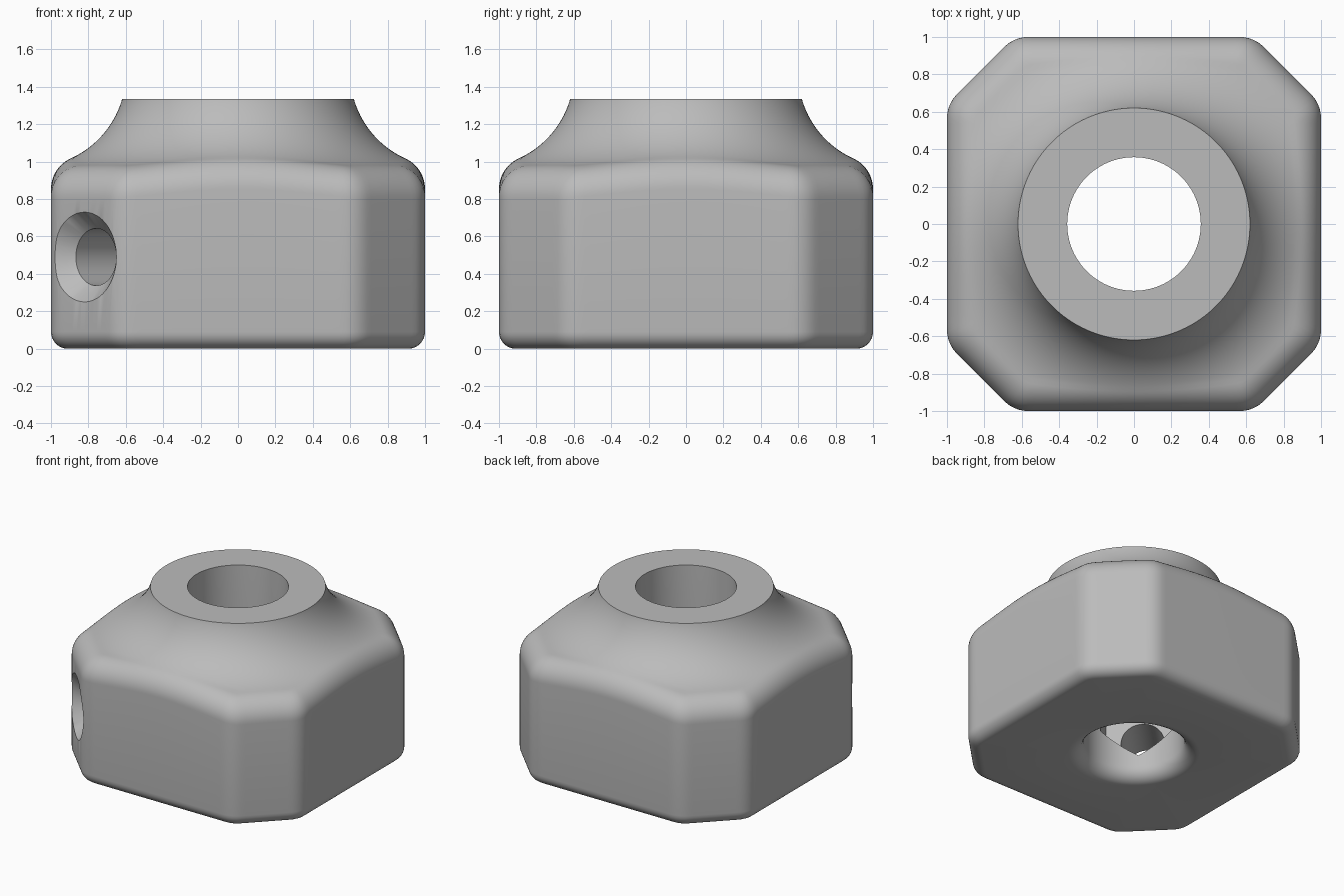
import bpy, bmesh
from math import sin, cos, sqrt, pi, radians
from mathutils import Vector

cube = bpy.data.objects.get("Cube")
if cube:
    bpy.data.objects.remove(cube, do_unlink=True)

grey = bpy.data.materials.new("plain_grey")
grey.use_nodes = True
grey.diffuse_color = (0.5, 0.5, 0.5, 1)
grey.node_tree.nodes["Principled BSDF"].inputs["Base Color"].default_value = grey.diffuse_color

# Main dimensions
SEGMENTS = 240
DIAG = 1.16            # axis to corner flat
ROUND = 0.18           # top and vertical edge radius
BASE_ROUND = 0.09
BORE, BORE_ROUND = 0.357, 0.107
NECK, TOP = 0.62, 1.335
FLARE, FLARE_R, FLARE_Z = 0.5, 1.1, 1.473   # concave arc radius and centre
SCREW_Z = 0.49


def outline(theta, inset):
    """Distance from the axis to the rounded octagon, moved inwards."""
    phi = theta % (pi / 2)
    phi = min(phi, pi / 2 - phi)
    c, s = cos(phi), sin(phi)
    cx = 1 - ROUND
    cy = (DIAG - ROUND) * sqrt(2) - cx
    t = (1 - inset) / c
    if t * s <= cy:
        return t
    t = (DIAG - inset) / cos(pi / 4 - phi)
    if t * sin(pi / 4 - phi) <= (cx - cy) / sqrt(2):
        return t
    along = cx * c + cy * s
    off = cx * s - cy * c
    return along + sqrt(max((ROUND - inset) ** 2 - off ** 2, 0))


def flare(r):
    """Height of the concave shoulder at radius r."""
    dx = min(r - FLARE_R, 0)
    return FLARE_Z - sqrt(FLARE ** 2 - dx ** 2)


def section(theta):
    """Closed radius/height section at one angle."""
    pts = []
    # Rounded mouth of the bore
    for i in range(9):
        a = pi / 2 * i / 8
        pts.append((BORE + BORE_ROUND * (1 - cos(a)), BORE_ROUND * (1 - sin(a))))
    # Rounded base edge
    for i in range(9):
        a = pi / 2 * i / 8
        pts.append((outline(theta, BASE_ROUND * (1 - sin(a))), BASE_ROUND * (1 - cos(a))))
    # Top edge: a ball touching both the wall and the shoulder
    core = outline(theta, ROUND)
    z, lean = min((flare(core + ROUND * sin(p)) - ROUND * cos(p), p)
                  for p in [radians(k / 4) for k in range(200)])
    for i in range(13):
        a = (pi / 2 - lean) * i / 12
        pts.append((outline(theta, ROUND * (1 - cos(a))), z + ROUND * sin(a)))
    # Shoulder up to the neck
    start = pts[-1][0]
    for i in range(1, 21):
        f = 1 - (1 - i / 20) ** 1.5
        r = start + (NECK - start) * f
        pts.append((r, TOP if i == 20 else flare(r)))
    pts.append((BORE, TOP))
    return pts


def make_object(name, rings, closed):
    """Skin a list of point rings, either as a loop or capped at both ends."""
    bm = bmesh.new()
    rows = [[bm.verts.new(p) for p in ring] for ring in rings]
    n = len(rows[0])
    for k in range(len(rows) - (0 if closed else 1)):
        a, b = rows[k], rows[(k + 1) % len(rows)]
        for j in range(n):
            bm.faces.new((a[j], a[(j + 1) % n], b[(j + 1) % n], b[j]))
    if not closed:
        bm.faces.new(rows[0])
        bm.faces.new(rows[-1])
    bmesh.ops.recalc_face_normals(bm, faces=bm.faces)
    mesh = bpy.data.meshes.new(name)
    bm.to_mesh(mesh)
    bm.free()
    mesh.materials.append(grey)
    obj = bpy.data.objects.new(name, mesh)
    bpy.context.collection.objects.link(obj)
    return obj


def corner_cutter(name, sides, steps):
    """Cutter along the corner direction from (distance, radius) steps."""
    out = Vector((-1, -1, 0)).normalized()
    side = Vector((1, -1, 0)).normalized()
    centre = Vector((0, 0, SCREW_Z))
    rings = []
    for dist, rad in steps:
        angles = [2 * pi * k / sides for k in range(sides)]
        rings.append([centre + out * dist + side * rad * sin(a) + Vector((0, 0, rad * cos(a)))
                      for a in angles])
    obj = make_object(name, rings, False)
    obj.hide_render = True
    return obj


# Body with neck and bore
angles = [2 * pi * k / SEGMENTS for k in range(SEGMENTS)]
body = make_object("knob_body", [[(r * cos(t), r * sin(t), z) for r, z in section(t)]
                                 for t in angles], True)
bpy.context.view_layer.objects.active = body

# Hexagonal nut pocket and countersunk screw hole in one corner
cutters = [
    corner_cutter("nut_pocket_cutter", 6, [(0.1, 0.3), (0.7, 0.3)]),
    corner_cutter("screw_hole_cutter", 64,
                  [(0.55, 0.153), (DIAG - 0.087, 0.153), (DIAG, 0.24), (DIAG + 0.06, 0.3)]),
]
for cutter in cutters:
    mod = body.modifiers.new(cutter.name, 'BOOLEAN')
    mod.operation = 'DIFFERENCE'
    mod.solver = 'EXACT'
    mod.object = cutter
    bpy.ops.object.modifier_apply(modifier=mod.name)
    bpy.data.objects.remove(cutter, do_unlink=True)

# Smooth shading with crisp rims
bpy.ops.object.select_all(action='DESELECT')
body.select_set(True)
bpy.ops.object.shade_smooth_by_angle(angle=radians(25))
